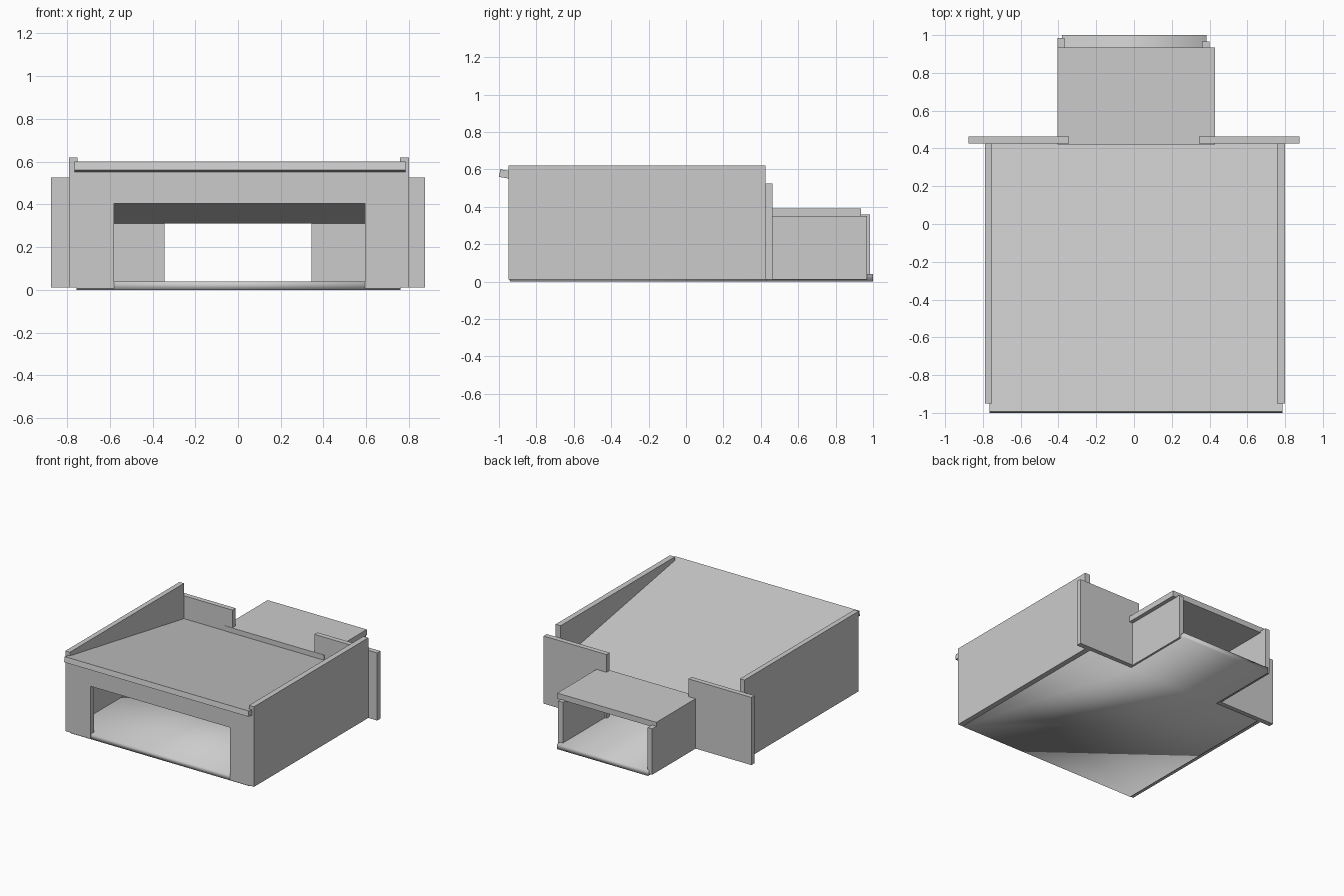
import bpy, bmesh
from mathutils import Vector

if "Cube" in bpy.data.objects:
    bpy.data.objects.remove(bpy.data.objects["Cube"])


def prism(name, points, offset):
    """Extrude a closed planar outline along an offset vector."""
    bm = bmesh.new()
    face = bm.faces.new([bm.verts.new(p) for p in points])
    ext = bmesh.ops.extrude_face_region(bm, geom=[face])
    moved = [g for g in ext["geom"] if isinstance(g, bmesh.types.BMVert)]
    bmesh.ops.translate(bm, verts=moved, vec=Vector(offset))
    bmesh.ops.recalc_face_normals(bm, faces=bm.faces)
    mesh = bpy.data.meshes.new(name)
    bm.to_mesh(mesh)
    bm.free()
    obj = bpy.data.objects.new(name, mesh)
    bpy.context.collection.objects.link(obj)
    return obj


def box(name, x, y, z):
    pts = [(x[0], y[0], z[0]), (x[1], y[0], z[0]), (x[1], y[1], z[0]), (x[0], y[1], z[0])]
    return prism(name, pts, (0, 0, z[1] - z[0]))


# T-shaped floor slab, softly shaded
floor = [(-0.755, -0.94), (0.76, -0.94), (0.76, 0.43), (0.385, 0.43),
         (0.385, 1.0), (-0.38, 1.0), (-0.38, 0.43), (-0.755, 0.43)]
slab = prism("floor", [(x, y, 0) for x, y in floor], (0, 0, 0.04))
for poly in slab.data.polygons:
    poly.use_smooth = True

# Front panel with the wide opening, notched down to the slab
front = [(-0.755, 0.005), (-0.58, 0.005), (-0.58, 0.405), (0.595, 0.405),
         (0.595, 0.005), (0.76, 0.005), (0.76, 0.555), (-0.755, 0.555)]
prism("front_panel", [(x, -0.945, z) for x, z in front], (0, 0.04, 0))

# Main side walls
box("left_wall", (-0.79, -0.752), (-0.95, 0.425), (0.01, 0.62))
box("right_wall", (0.758, 0.80), (-0.95, 0.425), (0.01, 0.62))

# Roof sloping down to the back
roof = [(-1.0, 0.56), (0.425, 0.31), (0.43, 0.35), (-0.993, 0.6)]
prism("sloped_roof", [(-0.765, y, z) for y, z in roof], (1.55, 0, 0))

# Back panels on either side of the tunnel
for side, x in (("left", (-0.875, -0.345)), ("right", (0.345, 0.875))):
    box(side + "_back_panel", x, (0.425, 0.463), (0.01, 0.525))

# Tunnel walls and roof
box("tunnel_left_wall", (-0.405, -0.367), (0.43, 0.985), (0.01, 0.36))
box("tunnel_right_wall", (0.36, 0.40), (0.43, 0.967), (0.01, 0.35))
box("tunnel_roof", (-0.405, 0.43), (0.422, 0.935), (0.347, 0.39))
